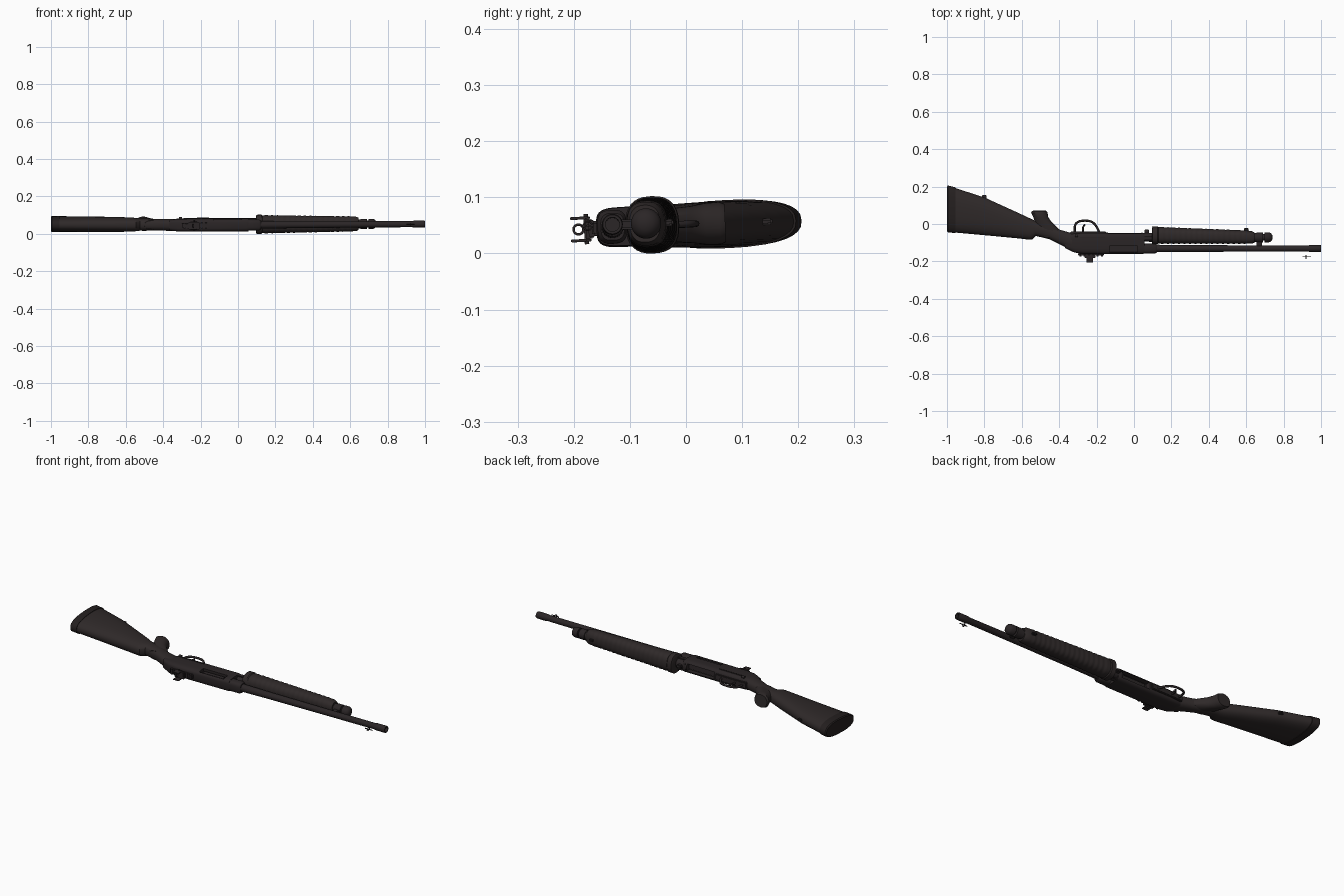
import bpy, bmesh, math
from mathutils import Matrix, Vector

cube = bpy.data.objects.get("Cube")
if cube:
    bpy.data.objects.remove(cube, do_unlink=True)


def material(name, rgb):
    m = bpy.data.materials.new(name)
    m.use_nodes = True
    m.diffuse_color = (*rgb, 1)
    m.node_tree.nodes["Principled BSDF"].inputs["Base Color"].default_value = (*rgb, 1)
    return m


POLYMER = material("dark brown polymer", (0.028, 0.022, 0.022))
STEEL = material("dark steel", (0.024, 0.019, 0.02))
RUBBER = material("black rubber", (0.018, 0.014, 0.014))

# The whole piece lies on its side with a slight roll; parts are built around z = 0
TILT = (Matrix.Translation((0, 0, 0.0535)) @ Matrix.Rotation(0.05, 4, 'X')
        @ Matrix.Rotation(-0.005, 4, 'Y'))


def finish(obj, mat, smooth=True):
    obj.data.materials.append(mat)
    obj.matrix_world = TILT @ obj.matrix_world
    bpy.ops.object.select_all(action='DESELECT')
    obj.select_set(True)
    bpy.context.view_layer.objects.active = obj
    if smooth and obj.type == 'MESH':
        bpy.ops.object.shade_smooth_by_angle(angle=math.radians(35))
    return obj


def from_bmesh(name, bm, mat, smooth=True):
    bmesh.ops.recalc_face_normals(bm, faces=bm.faces)
    mesh = bpy.data.meshes.new(name)
    bm.to_mesh(mesh)
    bm.free()
    obj = bpy.data.objects.new(name, mesh)
    bpy.context.collection.objects.link(obj)
    return finish(obj, mat, smooth)


def loft(name, sections, mat, power=2.0, axis='x', sides=32):
    """Skin rounded sections (t, low, high, half thickness) placed along an axis."""
    bm = bmesh.new()
    rings = []
    for t, lo, hi, half in sections:
        ring = []
        for i in range(sides):
            a = math.tau * i / sides
            c, s = math.cos(a), math.sin(a)
            u = (lo + hi) / 2 + (hi - lo) / 2 * math.copysign(abs(c) ** (2 / power), c)
            z = half * math.copysign(abs(s) ** (2 / power), s)
            ring.append(bm.verts.new((t, u, z) if axis == 'x' else (u, t, z)))
        rings.append(ring)
    for a, b in zip(rings, rings[1:]):
        for i in range(sides):
            j = (i + 1) % sides
            bm.faces.new((a[i], a[j], b[j], b[i]))
    bm.faces.new(rings[0])
    bm.faces.new(rings[-1])
    return from_bmesh(name, bm, mat)


def lathe(name, profile, y, mat, z=0.0, sides=28):
    """Round part along x from (x, radius) points."""
    bm = bmesh.new()
    verts = [bm.verts.new((x, y, z + r)) for x, r in profile]
    edges = [bm.edges.new(p) for p in zip(verts, verts[1:])]
    bmesh.ops.spin(bm, geom=verts + edges, cent=(0, y, z), axis=(1, 0, 0),
                   angle=math.tau, steps=sides)
    bmesh.ops.remove_doubles(bm, verts=bm.verts, dist=0.0002)
    return from_bmesh(name, bm, mat)


def box(name, lo, hi, mat, bevel=0.003):
    bm = bmesh.new()
    bmesh.ops.create_cube(bm, size=1)
    lo, hi = Vector(lo), Vector(hi)
    for v in bm.verts:
        v.co = [(lo[i] + hi[i]) / 2 + v.co[i] * (hi[i] - lo[i]) for i in range(3)]
    if bevel:
        bmesh.ops.bevel(bm, geom=bm.edges[:], offset=bevel, segments=2, affect='EDGES')
    return from_bmesh(name, bm, mat, bevel > 0)


def rod(name, points, radius, mat, closed=False):
    curve = bpy.data.curves.new(name, 'CURVE')
    curve.dimensions = '3D'
    curve.bevel_depth = radius
    curve.bevel_resolution = 2
    curve.use_fill_caps = True
    spline = curve.splines.new('NURBS')
    spline.points.add(len(points) - 1)
    for p, co in zip(spline.points, points):
        p.co = (*co, 1)
    spline.order_u = 3
    spline.use_endpoint_u = not closed
    spline.use_cyclic_u = closed
    obj = bpy.data.objects.new(name, curve)
    bpy.context.collection.objects.link(obj)
    return finish(obj, mat)


def cut(target, lo, hi):
    cutter = box("cutter", lo, hi, STEEL, 0)
    cutter.hide_render = True
    mod = target.modifiers.new("opening", 'BOOLEAN')
    mod.operation = 'DIFFERENCE'
    mod.solver = 'EXACT'
    mod.object = cutter
    bpy.context.view_layer.objects.active = target
    bpy.ops.object.modifier_apply(modifier=mod.name)
    bpy.data.objects.remove(cutter, do_unlink=True)


# Shoulder stock, butt pad and hand grip
loft("butt_pad", [(-1.0, -0.038, 0.2, 0.038), (-0.995, -0.045, 0.206, 0.042),
                  (-0.955, -0.049, 0.196, 0.043)], RUBBER, 2.5)
loft("stock", [(-0.955, -0.046, 0.192, 0.041), (-0.8, -0.06, 0.142, 0.041),
               (-0.62, -0.077, 0.06, 0.039), (-0.56, -0.084, 0.032, 0.037),
               (-0.545, -0.084, 0.025, 0.035), (-0.525, -0.064, 0.015, 0.033),
               (-0.45, -0.082, -0.01, 0.031), (-0.4, -0.107, -0.03, 0.031),
               (-0.33, -0.145, -0.05, 0.033)], POLYMER, 2.4)
loft("hand_grip", [(-0.07, -0.5, -0.4, 0.026), (-0.03, -0.525, -0.4, 0.03),
                   (0.01, -0.53, -0.44, 0.033), (0.035, -0.538, -0.458, 0.037),
                   (0.06, -0.55, -0.462, 0.038), (0.07, -0.544, -0.468, 0.034)],
     POLYMER, 2.2, 'y')
for x, y in ((-0.8, 0.146), (0.6, -0.03)):
    box("sling_stud", (x - 0.012, y - 0.02, -0.006), (x + 0.012, y + 0.008, 0.006), STEEL)

# Receiver with ejection port and loading opening
receiver = loft("receiver", [(-0.37, -0.128, -0.06, 0.028), (-0.32, -0.152, -0.05, 0.034),
                             (-0.27, -0.16, -0.047, 0.035), (0.045, -0.16, -0.047, 0.035),
                             (0.055, -0.158, -0.05, 0.034)], STEEL, 4)
cut(receiver, (-0.13, -0.15, 0.018), (0.02, -0.115, 0.06))
cut(receiver, (-0.14, -0.075, -0.02), (0.04, -0.02, 0.02))
box("bolt", (-0.12, -0.145, 0.012), (0.01, -0.12, 0.026), STEEL)
box("shell_lifter", (-0.13, -0.076, -0.015), (0.03, -0.068, 0.015), STEEL)
box("side_strip", (-0.29, -0.073, 0.03), (-0.155, -0.068, 0.037), STEEL, 0.001)
loft("barrel_collar", [(0.05, -0.158, -0.105, 0.03), (0.112, -0.158, -0.105, 0.03),
                       (0.122, -0.152, -0.11, 0.024)], STEEL, 3)
for side in (-1, 1):
    box("action_bar", (0.03, -0.085, side * 0.03 - 0.003), (0.13, -0.065, side * 0.03 + 0.003),
        STEEL, 0.001)
box("retaining_tab", (0.055, -0.06, -0.008), (0.08, -0.03, 0.008), STEEL)

# Barrel with hollow muzzle, magazine tube and its cap
lathe("barrel", [(0.05, 0.0), (0.05, 0.021), (0.3, 0.018), (0.93, 0.016), (0.94, 0.0185),
                 (0.996, 0.0185), (1.0, 0.017), (1.0, 0.0125), (0.8, 0.0125), (0.8, 0.0)],
      -0.131, STEEL)
lathe("magazine_tube", [(0.03, 0.0), (0.03, 0.024), (0.66, 0.024), (0.66, 0.0)], -0.071, STEEL)
lathe("magazine_cap", [(0.655, 0.0), (0.655, 0.027), (0.69, 0.027), (0.691, 0.018),
                       (0.698, 0.018), (0.699, 0.027), (0.722, 0.027), (0.733, 0.022),
                       (0.739, 0.012), (0.741, 0.0)], -0.071, STEEL)
box("barrel_clamp", (0.655, -0.13, -0.009), (0.685, -0.09, 0.009), STEEL)

# Ribbed sliding fore grip
sections = [(0.096, -0.1, -0.022, 0.044), (0.1, -0.108, -0.012, 0.051),
            (0.125, -0.108, -0.013, 0.051), (0.13, -0.105, -0.017, 0.047)]
RIBS = 16
for i in range(RIBS * 4):
    f = i / (RIBS * 4 - 1)
    groove = 0.0015 if i % 4 > 1 else 0
    sections.append((0.15 + 0.46 * f, -0.106 + groove,
                     -0.016 - 0.018 * f - groove, 0.049 - 0.008 * f - groove))
sections += [(0.63, -0.105, -0.038, 0.039), (0.645, -0.1, -0.046, 0.033)]
loft("fore_grip", sections, POLYMER, 2.5)

# Trigger group
box("trigger_plate", (-0.34, -0.06, -0.016), (-0.15, -0.04, 0.016), STEEL)
rod("trigger_guard", [(-0.315, -0.05, 0), (-0.322, -0.01, 0), (-0.295, 0.018, 0),
                      (-0.23, 0.018, 0), (-0.2, -0.01, 0), (-0.185, -0.045, 0)], 0.006, STEEL)
rod("trigger", [(-0.27, -0.045, 0), (-0.28, -0.02, 0), (-0.262, -0.002, 0)], 0.005, STEEL)
lathe("safety_button", [(-0.315, 0.0), (-0.315, 0.007), (-0.3, 0.007), (-0.3, 0.0)],
      -0.062, STEEL, z=0.034)

# Rear ring sight between two wings, on a short toothed rail
box("rear_sight_rail", (-0.3, -0.168, -0.013), (-0.16, -0.155, 0.013), STEEL)
for i in range(6):
    x = -0.292 + i * 0.023
    box("rail_tooth", (x, -0.174, -0.015), (x + 0.011, -0.164, 0.015), STEEL, 0.001)
box("rear_sight_base", (-0.265, -0.182, -0.02), (-0.205, -0.168, 0.02), STEEL)
for side in (-1, 1):
    box("rear_sight_wing", (-0.255, -0.206, side * 0.02 - 0.0025),
        (-0.22, -0.17, side * 0.02 + 0.0025), STEEL, 0.001)
    rod("rear_sight_screw", [(-0.235, -0.178, side * 0.018), (-0.235, -0.178, side * 0.022),
                             (-0.235, -0.178, side * 0.027)], 0.004, STEEL)


def ring(name, x, y, radius, thickness):
    rod(name, [(x, y + radius * math.cos(a * math.tau / 12), radius * math.sin(a * math.tau / 12))
               for a in range(12)], thickness, STEEL, True)


ring("rear_sight_ring", -0.24, -0.192, 0.009, 0.0022)

# Small front sight standing clear of the barrel
ring("front_sight_ring", 0.92, -0.175, 0.008, 0.0015)
rod("front_sight_pin", [(0.9, -0.175, 0), (0.92, -0.175, 0), (0.945, -0.175, 0)], 0.0025, STEEL)
box("front_sight_post", (0.918, -0.187, -0.0015), (0.923, -0.165, 0.0015), STEEL, 0)
